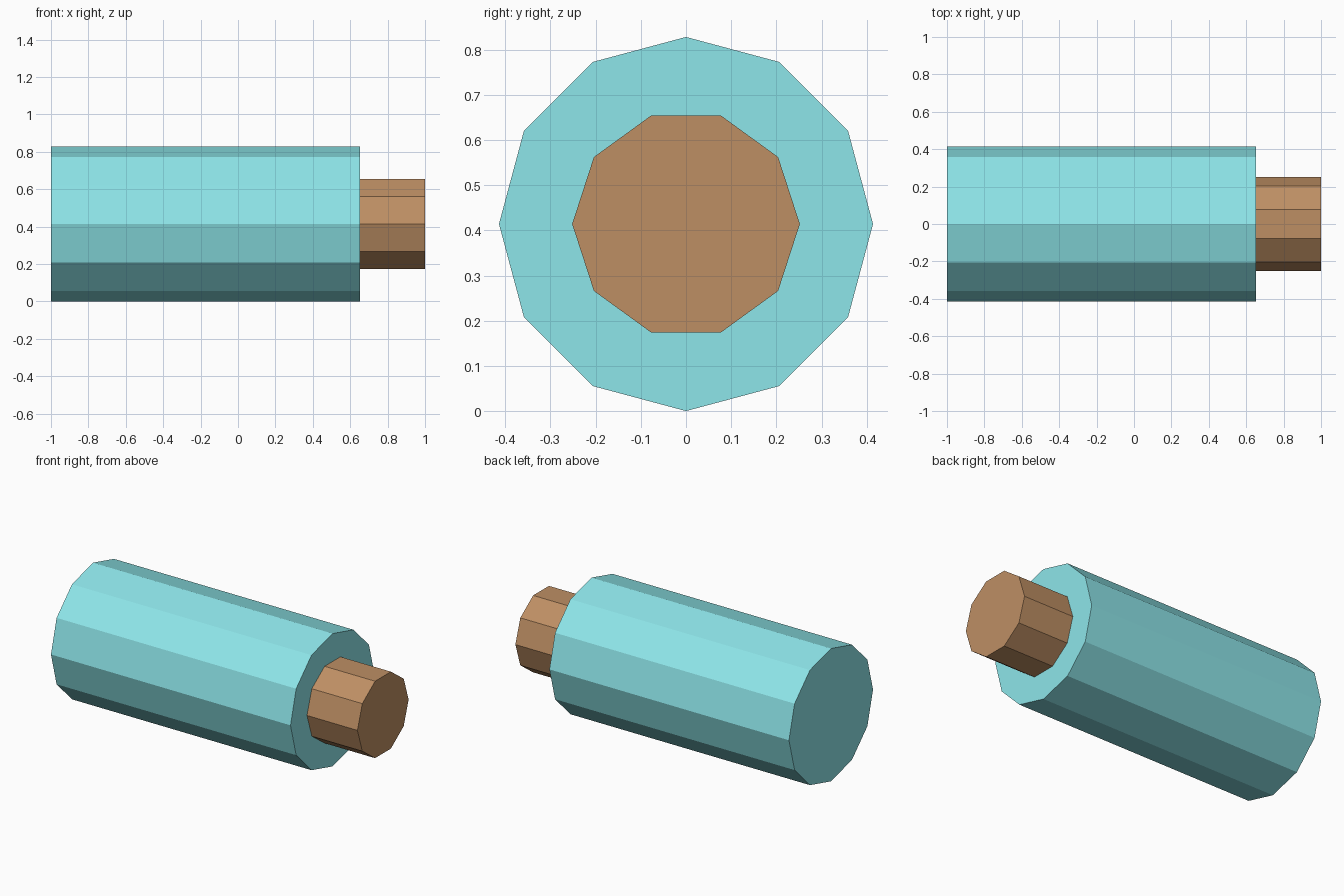
import bpy, bmesh
from math import sin, cos, pi

if "Cube" in bpy.data.objects:
    bpy.data.objects.remove(bpy.data.objects["Cube"])

AXIS_Z = 0.414  # height of the shared centre line


def prism(name, sides, radius, x0, x1, color):
    """Flat-sided cylinder along x, first corner pointing to +y."""
    bm = bmesh.new()
    ring = [bm.verts.new((x0, radius * cos(2 * pi * i / sides),
                          AXIS_Z + radius * sin(2 * pi * i / sides)))
            for i in range(sides)]
    cap = bm.faces.new(ring)
    ext = bmesh.ops.extrude_face_region(bm, geom=[cap], use_keep_orig=True)
    verts = [g for g in ext["geom"] if isinstance(g, bmesh.types.BMVert)]
    bmesh.ops.translate(bm, verts=verts, vec=(x1 - x0, 0, 0))
    bmesh.ops.recalc_face_normals(bm, faces=bm.faces)
    mesh = bpy.data.meshes.new(name)
    bm.to_mesh(mesh)
    bm.free()
    mat = bpy.data.materials.new(name + "_color")
    mat.diffuse_color = (*color, 1)
    mat.use_nodes = True
    mat.node_tree.nodes["Principled BSDF"].inputs["Base Color"].default_value = mat.diffuse_color
    mesh.materials.append(mat)
    obj = bpy.data.objects.new(name, mesh)
    bpy.context.collection.objects.link(obj)
    return obj


# Twelve-sided main body
prism("body", 12, 0.414, -1.0, 0.652, (0.27, 0.79, 0.82))
# Ten-sided stopper seated in the right end
prism("stopper", 10, 0.252, 0.64, 1.0, (0.515, 0.275, 0.127))
